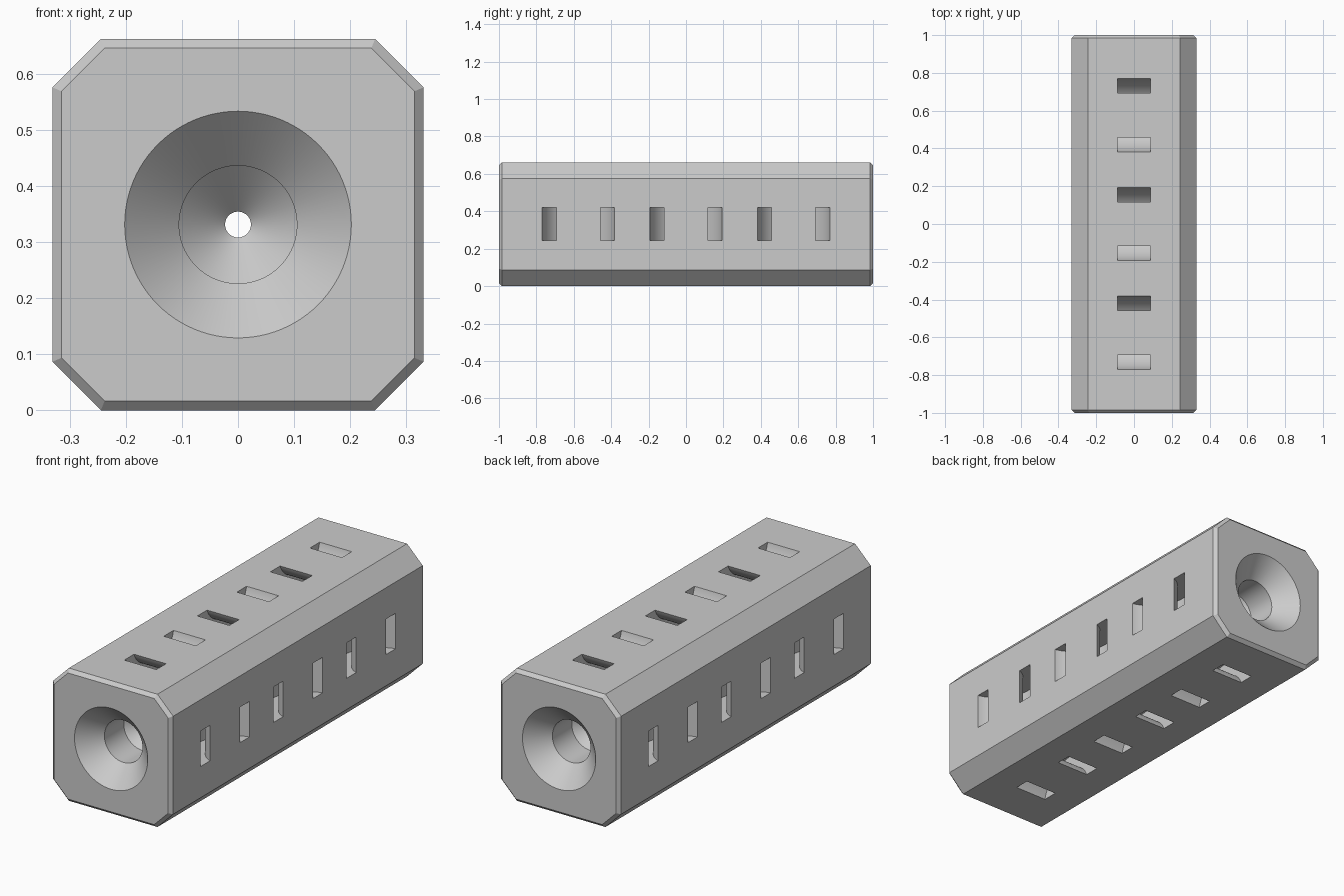
import bpy, bmesh
from math import cos, sin, pi, radians
from mathutils import Matrix

if "Cube" in bpy.data.objects:
    bpy.data.objects.remove(bpy.data.objects["Cube"])

HALF, CUT, EDGE = 0.331, 0.0865, 0.0165   # half width, corner cut, end chamfer
MID = Matrix.Translation((0, 0, HALF))    # bar axis height


def make(name, bm, matrix):
    bmesh.ops.recalc_face_normals(bm, faces=bm.faces)
    me = bpy.data.meshes.new(name)
    bm.to_mesh(me)
    bm.free()
    ob = bpy.data.objects.new(name, me)
    bpy.context.collection.objects.link(ob)
    me.transform(matrix)
    return ob


def skin(bm, rings, close=False):
    """Bridge equal rings of points; cap the ends or close into a loop."""
    vs = [[bm.verts.new(p) for p in r] for r in rings]
    pairs = list(zip(vs, vs[1:])) + ([(vs[-1], vs[0])] if close else [])
    for a, b in pairs:
        n = len(a)
        for i in range(n):
            j = (i + 1) % n
            bm.faces.new((a[i], a[j], b[j], b[i]))
    if not close:
        bm.faces.new(vs[0][::-1])
        bm.faces.new(vs[-1])


# Octagonal bar with chamfered ends
def octagon(y, inset):
    h = HALF - inset
    c = HALF - CUT - inset * 0.414
    return [(x, y, z) for x, z in ((h, -c), (h, c), (c, h), (-c, h),
                                   (-h, c), (-h, -c), (-c, -h), (c, -h))]


bm = bmesh.new()
skin(bm, [octagon(-1, EDGE), octagon(-1 + EDGE, 0),
          octagon(1 - EDGE, 0), octagon(1, EDGE)])
bar = make("slotted_bar", bm, MID)

# Bore cutter: countersink, drilled pocket with cone tip, thin through hole
half = [(-1.05, 0.252), (-0.903, 0.105), (-0.75, 0.105), (-0.668, 0.023)]
profile = half + [(-y, r) for y, r in reversed(half)]
N = 96
bm = bmesh.new()
skin(bm, [[(r * cos(2 * pi * i / N), y, r * sin(2 * pi * i / N)) for i in range(N)]
          for y, r in profile])
cutters = [make("bore_cutter", bm, MID)]

# Curved tie channels: an annulus centred just outside each face, three per side
LIFT, R_IN, R_OUT, W = 0.045, 0.126, 0.199, 0.0885
for side in range(4):
    turn = Matrix.Rotation(side * pi / 2, 4, 'Y')
    for y in (-0.576, 0, 0.576):
        rings = []
        for i in range(N):
            c, s = cos(2 * pi * i / N), sin(2 * pi * i / N)
            rings.append([(x, r * c, r * s) for x, r in
                          ((-W, R_IN), (W, R_IN), (W, R_OUT), (-W, R_OUT))])
        bm = bmesh.new()
        skin(bm, rings, close=True)
        place = MID @ turn @ Matrix.Translation((0, y, HALF + LIFT))
        cutters.append(make("channel_cutter", bm, place))

# Cut everything out of the bar
bpy.context.view_layer.objects.active = bar
for c in cutters:
    c.hide_render = True
    m = bar.modifiers.new("cut", 'BOOLEAN')
    m.operation, m.solver, m.object = 'DIFFERENCE', 'EXACT', c
    bpy.ops.object.modifier_apply(modifier=m.name)
    bpy.data.objects.remove(c, do_unlink=True)

bpy.ops.object.select_all(action='DESELECT')
bar.select_set(True)
bpy.ops.object.shade_smooth_by_angle(angle=radians(25))
